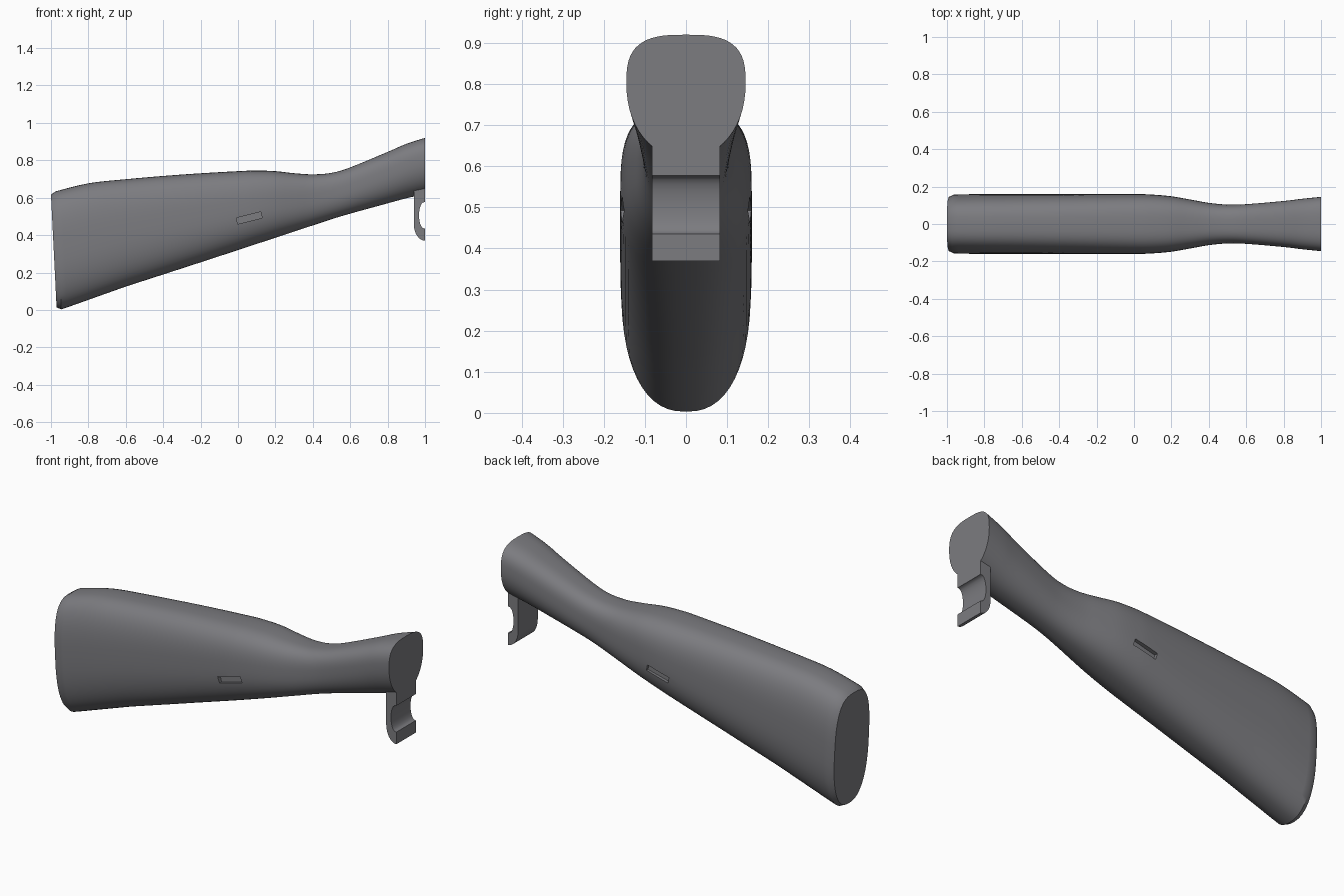
import bpy
import bmesh
from math import sin, cos, pi, radians
from mathutils import Vector, Matrix

cube = bpy.data.objects.get("Cube")
if cube:
    bpy.data.objects.remove(cube, do_unlink=True)

SIDES = 56
STEPS = 4

grey = bpy.data.materials.new("dark_grey")
colour = (0.2, 0.2, 0.215, 1)
grey.diffuse_color = colour
grey.use_nodes = True
grey.node_tree.nodes["Principled BSDF"].inputs["Base Color"].default_value = colour


def make_object(name, bm):
    bmesh.ops.recalc_face_normals(bm, faces=bm.faces[:])
    mesh = bpy.data.meshes.new(name)
    bm.to_mesh(mesh)
    bm.free()
    mesh.materials.append(grey)
    obj = bpy.data.objects.new(name, mesh)
    bpy.context.collection.objects.link(obj)
    return obj


def activate(obj):
    bpy.ops.object.select_all(action="DESELECT")
    obj.select_set(True)
    bpy.context.view_layer.objects.active = obj


def smooth(obj):
    activate(obj)
    bpy.ops.object.shade_smooth_by_angle(angle=radians(32))


def spline(a, b, c, d, t):
    # Catmull-Rom blend of four neighbouring stations
    return (b * 2 + (c - a) * t + (a * 2 - b * 5 + c * 4 - d) * t * t
            + (b * 3 - a - c * 3 + d) * t ** 3) / 2


def section(x, bottom, top, half):
    # Rounded, slightly egg-shaped cross-section, sheared near the butt
    front = max(0, (x - 0.4) / 0.6)
    mid = bottom + (top - bottom) * (0.5 + 0.1 * front)
    shear = 0.03 * max(0, min(1, (-0.6 - x) / 0.35))
    ring = []
    for i in range(SIDES):
        a = 2 * pi * i / SIDES
        c, s = cos(a), sin(a)
        power = 2 / 3 if s > 0 else 2 / (2.4 - 0.3 * front)
        y = half * abs(c) ** power * (1 if c > 0 else -1)
        height = top - mid if s > 0 else mid - bottom
        z = mid + height * abs(s) ** power * (1 if s > 0 else -1)
        ring.append((x + shear * (top - z) / (top - bottom), y, z))
    return ring


# Stock body: x, underside height, top height, half width
stations = [Vector(v) for v in (
    (-0.975, 0.003, 0.634, 0.158), (-0.8, 0.06, 0.677, 0.16), (-0.6, 0.125, 0.699, 0.16),
    (-0.3, 0.222, 0.724, 0.16), (0, 0.32, 0.742, 0.16), (0.1, 0.353, 0.745, 0.157),
    (0.2, 0.386, 0.742, 0.148), (0.3, 0.419, 0.731, 0.131), (0.4, 0.452, 0.725, 0.113),
    (0.5, 0.485, 0.733, 0.104), (0.6, 0.515, 0.762, 0.106), (0.8, 0.57, 0.845, 0.123),
    (0.9, 0.597, 0.888, 0.135), (1, 0.62, 0.92, 0.145))]
path = [Vector((-1, 0.014, 0.617, 0.146))]
last = len(stations) - 1
for k in range(last):
    four = [stations[max(0, min(last, k + j))] for j in (-1, 0, 1, 2)]
    path += [spline(*four, t / STEPS) for t in range(STEPS)]
path.append(stations[last])

bm = bmesh.new()
rings = [[bm.verts.new(p) for p in section(*row)] for row in path]
for r, q in zip(rings, rings[1:]):
    for i in range(SIDES):
        j = (i + 1) % SIDES
        bm.faces.new((r[i], r[j], q[j], q[i]))
bm.faces.new(rings[0])
bm.faces.new(rings[-1])
stock = make_object("stock_body", bm)

# Sling slots recessed into both sides
for side in (-1, 1):
    bm = bmesh.new()
    bmesh.ops.create_cube(bm, size=1)
    bmesh.ops.scale(bm, vec=(0.135, 0.06, 0.034), verts=bm.verts[:])
    bmesh.ops.transform(bm, verts=bm.verts[:], matrix=Matrix.Translation(
        (0.06, side * 0.168, 0.492)) @ Matrix.Rotation(radians(-14), 4, "Y"))
    cutter = make_object("slot_cutter", bm)
    cutter.hide_render = True
    cut = stock.modifiers.new("slot", "BOOLEAN")
    cut.operation = "DIFFERENCE"
    cut.solver = "EXACT"
    cut.object = cutter
    activate(stock)
    bpy.ops.object.modifier_apply(modifier=cut.name)
    bpy.data.objects.remove(cutter, do_unlink=True)
smooth(stock)

# Rear part of the trigger guard: hooked profile extruded across
profile = [(1, 0.65), (0.94, 0.65), (0.94, 0.46)]
for i in range(1, 9):
    a = pi / 2 * i / 8
    profile.append((1 - 0.06 * cos(a), 0.46 - 0.09 * sin(a)))
for i in range(13):
    a = pi * i / 12
    profile.append((1 - 0.032 * sin(a) ** 0.8 if 0 < i < 12 else 1, 0.506 - 0.071 * cos(a)))
bm = bmesh.new()
face = bm.faces.new([bm.verts.new((x, -0.083, z)) for x, z in profile])
new = bmesh.ops.extrude_face_region(bm, geom=[face])["geom"]
bmesh.ops.translate(bm, vec=(0, 0.166, 0),
                    verts=[v for v in new if isinstance(v, bmesh.types.BMVert)])
smooth(make_object("trigger_guard_rear", bm))
